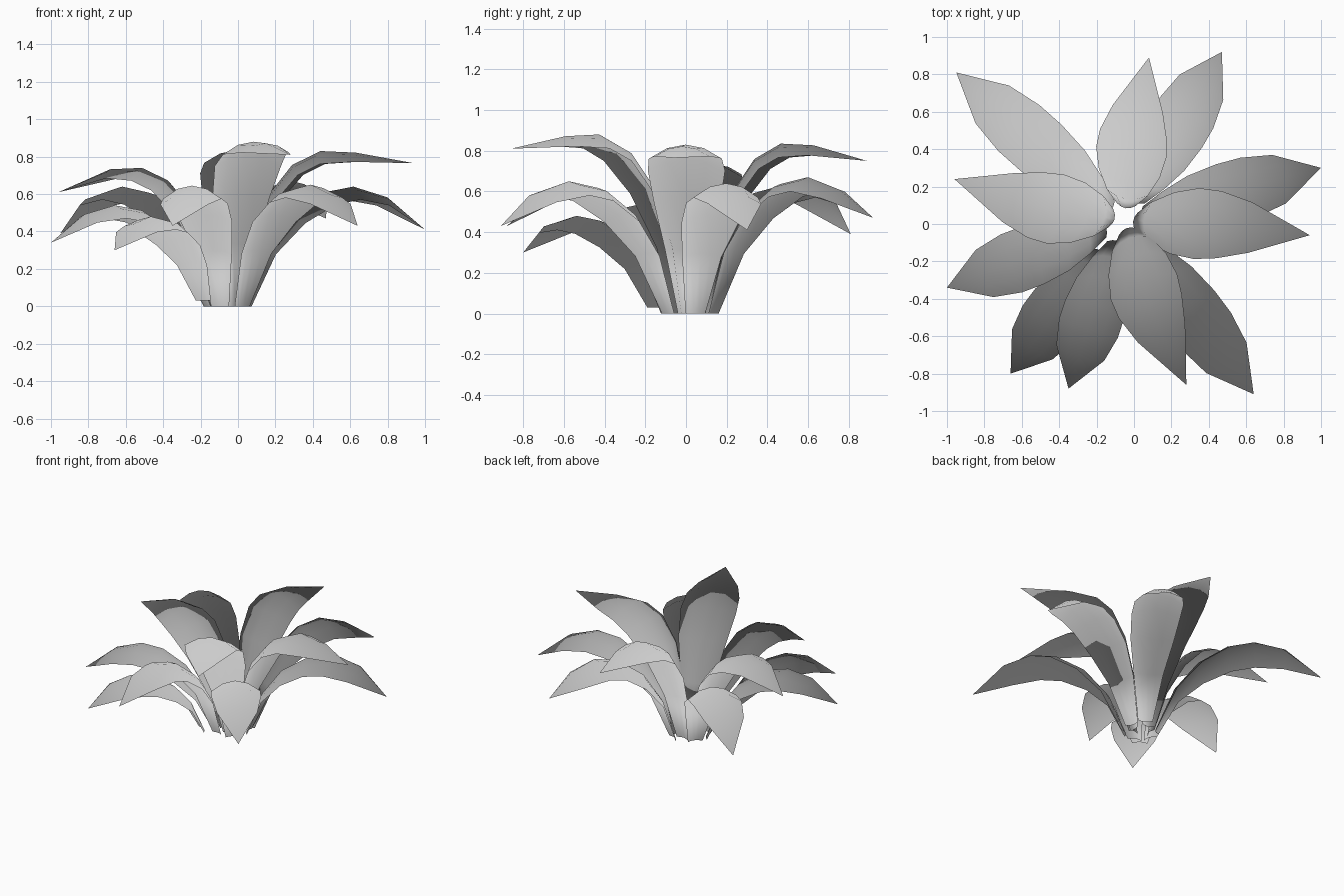
import bpy, bmesh, math
from mathutils import Vector

if "Cube" in bpy.data.objects:
    bpy.data.objects.remove(bpy.data.objects["Cube"])

# Leaf rows: (fraction of reach, fraction of peak height, width)
UPRIGHT = [(0, 0, .10), (.06, .38, .22), (.165, .70, .33), (.31, .91, .38),
           (.47, 1.0, .36), (.67, .99, .27), (1, None, 0)]
DROOPY = [(0, 0, .10), (.11, .46, .20), (.25, .76, .29), (.43, .95, .33),
          (.60, 1.0, .33), (.79, .91, .27), (1, None, 0)]
# How far the blade edges drop below the midrib
CUP = [.02, .035, .06, .07, .07, .05, 0]
CENTRE = Vector((-.055, .015, 0))
COLS = 4


def leaf(name, tip, peak, rows, base_r=.09, base_z=0.0, bend=0):
    """Arching blade from the crown out to a pointed tip."""
    tip = Vector(tip)
    out = Vector((tip.x - CENTRE.x, tip.y - CENTRE.y, 0)).normalized()
    side = Vector((-out.y, out.x, 0))
    base = CENTRE + out * base_r
    reach = (Vector((tip.x, tip.y, 0)) - base).length
    spine = []
    for t, h, w in rows:
        p = base + out * reach * t + side * bend * math.sin(math.pi * t)
        p.z = tip.z if h is None else base_z + (peak - base_z) * h
        spine.append(p)
    bm = bmesh.new()
    grid = []
    for i, (t, h, w) in enumerate(rows):
        if w == 0:
            grid.append([bm.verts.new(spine[i])])
            continue
        along = (spine[i + 1] - spine[max(i - 1, 0)]).normalized()
        normal = along.cross(side).normalized()
        if normal.z < 0:
            normal.negate()
        line = []
        for c in range(COLS + 1):
            u = 2 * c / COLS - 1
            p = spine[i] + side * u * w / 2 - normal * CUP[i] * u * u
            if i == 0:
                p.z = base_z
            line.append(bm.verts.new(p))
        grid.append(line)
    for a, b in zip(grid, grid[1:]):
        for c in range(COLS):
            if len(b) == 1:
                bm.faces.new((a[c + 1], a[c], b[0]))
            else:
                bm.faces.new((a[c + 1], a[c], b[c], b[c + 1]))
    bmesh.ops.reverse_faces(bm, faces=bm.faces[:])
    if sum(f.normal.z for f in bm.faces) < 0:
        bmesh.ops.reverse_faces(bm, faces=bm.faces[:])
    for f in bm.faces:
        f.smooth = True
    me = bpy.data.meshes.new(name)
    bm.to_mesh(me)
    bm.free()
    ob = bpy.data.objects.new(name, me)
    bpy.context.collection.objects.link(ob)
    # Foliage shading: normals radiate from the foot of the plant
    me.normals_split_custom_set_from_vertices(
        [(v.co - CENTRE).normalized() for v in me.vertices])


# Inner, taller leaves
leaf("inner_leaf_front", (.28, -.86, .81), .88, UPRIGHT, .04, bend=-.03)
leaf("inner_leaf_right", (.94, -.06, .765), .83, UPRIGHT, .05, bend=.02)
leaf("inner_leaf_back", (.08, .89, .75), .835, UPRIGHT, .07, bend=.02)
leaf("inner_leaf_left", (-.96, .24, .61), .74, UPRIGHT, .05, bend=.03)

# Outer, drooping leaves
leaf("outer_leaf_back_left", (-.95, .81, .39), .64, DROOPY, .09)
leaf("outer_leaf_left", (-1.0, -.34, .34), .54, DROOPY, .10)
leaf("outer_leaf_front_left", (-.66, -.80, .30), .48, DROOPY, .20, .03)
leaf("outer_leaf_front", (-.35, -.88, .43), .645, DROOPY, .11)
leaf("outer_leaf_front_right", (.64, -.91, .43), .65, DROOPY, .11)
leaf("outer_leaf_right", (1.0, .30, .41), .64, DROOPY, .10)
leaf("outer_leaf_back_right", (.47, .92, .47), .67, DROOPY, .12)
